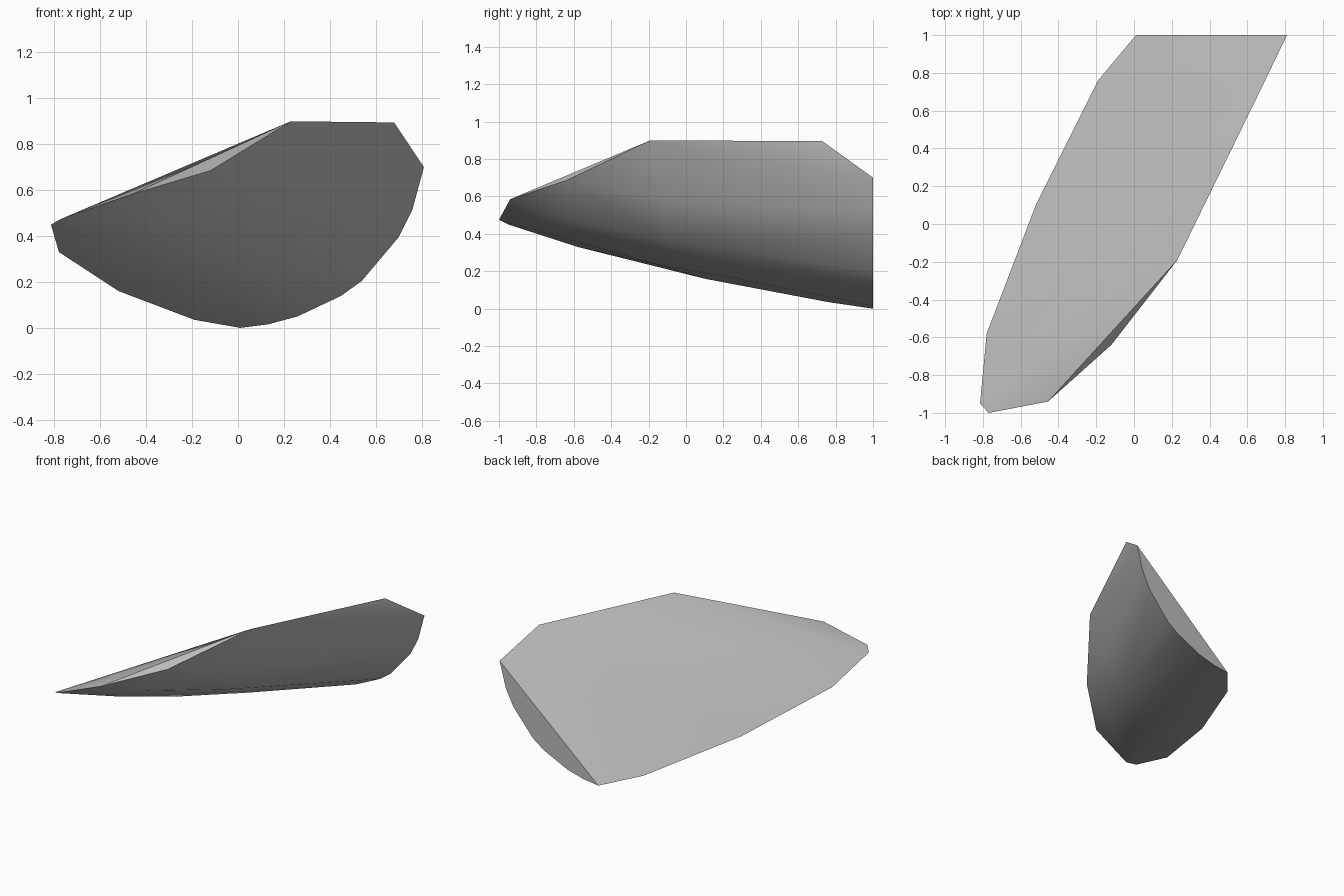
import bpy, bmesh, math

cube = bpy.data.objects.get("Cube")
if cube:
    bpy.data.objects.remove(cube, do_unlink=True)

# Plain grey stone
grey = bpy.data.materials.new("stone_grey")
grey.use_nodes = True
grey.diffuse_color = (0.5, 0.5, 0.5, 1)
grey.node_tree.nodes["Principled BSDF"].inputs["Base Color"].default_value = (0.5, 0.5, 0.5, 1)

# Flat back end: an arc in the plane y = 1, as (x, z)
back_arc = [(.81, .705), (.76, .52), (.70, .40), (.54, .21), (.45, .145),
            (.26, .055), (.13, .02), (.01, .005)]
# Upper rim from the high edge round the pointed tip to the low edge
rim = [(.68, .73, .90), (.23, -.19, .905), (-.12, -.64, .69), (-.455, -.94, .59),
       (-.77, -1, .48), (-.815, -.95, .455), (-.78, -.58, .335),
       (-.52, .10, .165), (-.19, .76, .04)]
# Rounded belly under the shard
belly = [(-.12, .30, .16), (-.36, -.15, .24), (-.54, -.63, .375),
         (0, -.10, .37), (.16, -.10, .58), (-.30, -.63, .48)]

# Wrap the points in one faceted solid
bm = bmesh.new()
for p in [(x, 1, z) for x, z in back_arc] + rim + belly:
    bm.verts.new(p)
hull = bmesh.ops.convex_hull(bm, input=bm.verts[:])
loose = set(hull["geom_interior"]) | set(hull["geom_unused"])
bmesh.ops.delete(bm, geom=[g for g in loose if isinstance(g, bmesh.types.BMVert)], context='VERTS')
bmesh.ops.dissolve_limit(bm, angle_limit=math.radians(1), verts=bm.verts[:], edges=bm.edges[:])
bmesh.ops.recalc_face_normals(bm, faces=bm.faces[:])
# Rest the lowest point on the ground
low = min(v.co.z for v in bm.verts)
bmesh.ops.translate(bm, verts=bm.verts[:], vec=(0, 0, -low))

mesh = bpy.data.meshes.new("stone_shard")
bm.to_mesh(mesh)
bm.free()
mesh.materials.append(grey)
shard = bpy.data.objects.new("stone_shard", mesh)
bpy.context.collection.objects.link(shard)

# Smooth belly, crisp rim
bpy.ops.object.select_all(action='DESELECT')
shard.select_set(True)
bpy.context.view_layer.objects.active = shard
bpy.ops.object.shade_smooth_by_angle(angle=math.radians(32))
